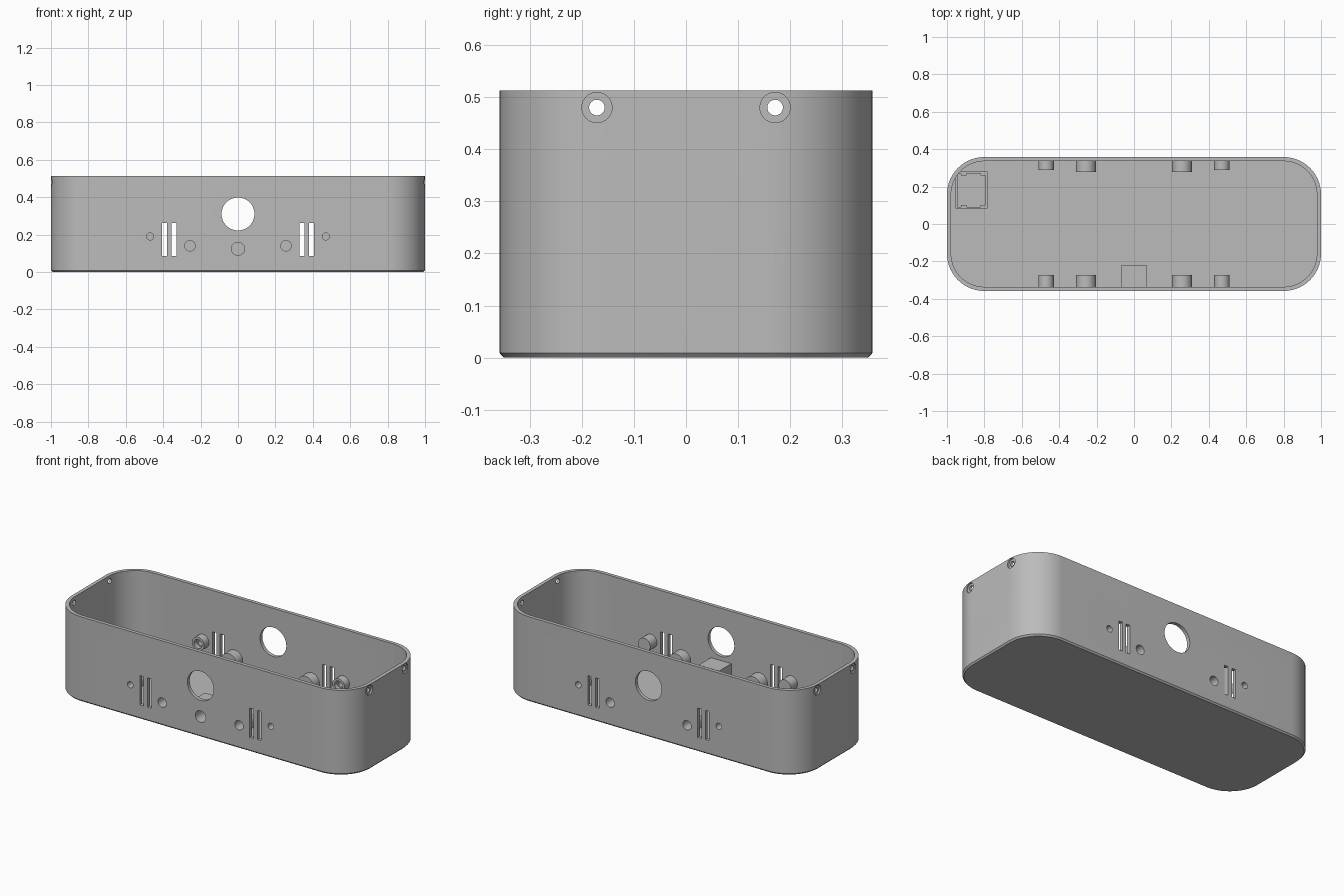
import bpy, bmesh, math
from mathutils import Matrix, Vector

cube = bpy.data.objects.get("Cube")
if cube:
    bpy.data.objects.remove(cube, do_unlink=True)

# Single plain grey
grey = bpy.data.materials.new("plain grey")
grey.use_nodes = True
colour = (0.5, 0.5, 0.5, 1)
grey.diffuse_color = colour
grey.node_tree.nodes["Principled BSDF"].inputs["Base Color"].default_value = colour

HX, HY, TOP, RADIUS, WALL = 1.0, 0.358, 0.513, 0.2, 0.022
SIDES = (-1, 1)


def make_object(name, bm):
    bmesh.ops.recalc_face_normals(bm, faces=bm.faces)
    mesh = bpy.data.meshes.new(name)
    bm.to_mesh(mesh)
    bm.free()
    obj = bpy.data.objects.new(name, mesh)
    bpy.context.collection.objects.link(obj)
    mesh.materials.append(grey)
    return obj


def add_box(bm, x0, x1, y0, y1, z0, z1):
    size = Matrix.Diagonal((x1 - x0, y1 - y0, z1 - z0, 1))
    centre = Vector((x0 + x1, y0 + y1, z0 + z1)) / 2
    bmesh.ops.create_cube(bm, size=1, matrix=Matrix.Translation(centre) @ size)


def add_rod(bm, start, end, radius):
    a, b = Vector(start), Vector(end)
    turn = (b - a).to_track_quat("Z", "Y").to_matrix().to_4x4()
    bmesh.ops.create_cone(bm, cap_ends=True, segments=40, radius1=radius, radius2=radius,
                          depth=(b - a).length, matrix=Matrix.Translation((a + b) / 2) @ turn)


def add_ring(bm, inset, z, steps=14):
    verts = []
    for k, (sx, sy) in enumerate(((1, 1), (-1, 1), (-1, -1), (1, -1))):
        for i in range(steps + 1):
            a = (k + i / steps) * math.pi / 2
            r = RADIUS - inset
            verts.append(bm.verts.new((sx * (HX - RADIUS) + r * math.cos(a),
                                       sy * (HY - RADIUS) + r * math.sin(a), z)))
    return verts


# Open tray: chamfered foot, outer wall, rim, inner wall and floor
bm = bmesh.new()
rings = [add_ring(bm, inset, z) for inset, z in
         ((0.008, 0), (0, 0.009), (0, TOP), (WALL, TOP), (WALL, WALL))]
for low, high in zip(rings, rings[1:]):
    for i in range(len(low)):
        j = (i + 1) % len(low)
        bm.faces.new((low[i], low[j], high[j], high[i]))
bm.faces.new(rings[0])
bm.faces.new(rings[-1])
tray = make_object("tray", bm)

# Round bosses on the long walls
solids = [tray]
for wall, label, outer_end, inner_end in ((-1, "front", 0.272, 0.272), (1, "back", 0.289, 0.278)):
    for x, z, radius, end, kind in ((0.47, 0.19, 0.041, outer_end, "outer"),
                                    (0.257, 0.14, 0.053, inner_end, "inner")):
        bm = bmesh.new()
        for side in SIDES:
            add_rod(bm, (side * x, wall * 0.347, z), (side * x, wall * end, z), radius)
        solids.append(make_object(f"{label}_{kind}_bosses", bm))

# Square housing behind the front centre hole
bm = bmesh.new()
add_box(bm, -0.068, 0.068, -0.347, -0.22, 0.055, 0.197)
solids.append(make_object("front_housing", bm))

# Cutters: window, vents, blind holes and side screw holes
holes, recesses = bmesh.new(), bmesh.new()
add_rod(holes, (0, -0.5, 0.31), (0, 0.5, 0.31), 0.088)
add_rod(holes, (0, -0.5, 0.124), (0, -0.25, 0.124), 0.035)
for side in SIDES:
    for x in (0.342, 0.393):
        add_box(holes, side * x - 0.013, side * x + 0.013, -0.5, 0.5, 0.086, 0.263)
    for wall, reach in ((-1, 0.29), (1, 0.25)):
        add_rod(holes, (side * 0.47, wall * 0.5, 0.19), (side * 0.47, wall * reach, 0.19), 0.019)
        add_rod(holes, (side * 0.257, wall * 0.5, 0.14), (side * 0.257, wall * 0.295, 0.14), 0.028)
    add_rod(recesses, (side * 0.47, 0.25, 0.19), (side * 0.47, 0.315, 0.19), 0.027)
    for y in (-0.171, 0.171):
        add_rod(holes, (side * 0.9, y, 0.48), (side * 1.1, y, 0.48), 0.015)
        add_rod(recesses, (side * 0.99, y, 0.48), (side * 1.1, y, 0.48), 0.029)
cutters = [make_object("hole_cutter", holes), make_object("recess_cutter", recesses)]

for obj in solids:
    for cutter in cutters:
        mod = obj.modifiers.new("cut", "BOOLEAN")
        mod.operation, mod.solver, mod.object = "DIFFERENCE", "EXACT", cutter
    bpy.ops.object.select_all(action="DESELECT")
    obj.select_set(True)
    bpy.context.view_layer.objects.active = obj
    for mod in list(obj.modifiers):
        bpy.ops.object.modifier_apply(modifier=mod.name)
    bpy.ops.object.shade_smooth_by_angle(angle=math.radians(30))
for cutter in cutters:
    bpy.data.objects.remove(cutter, do_unlink=True)

# Low clip-in holder on the floor near the back corner
bm = bmesh.new()
x0, x1, y0, y1, t, z1 = -0.955, -0.783, 0.082, 0.28, 0.01, 0.07
add_box(bm, x0, x0 + t, y0, y1, 0.015, z1)
add_box(bm, x1 - t, x1, y0, y1, 0.015, z1)
for y in (y0, y1 - t):
    add_box(bm, x0, x1, y, y + t, 0.015, z1)
for x in (-0.925, -0.82):
    for y in (y0 + t, y1 - 2 * t):
        add_box(bm, x, x + 0.03, y, y + t, z1 - 0.015, z1)
make_object("floor_holder", bm)
